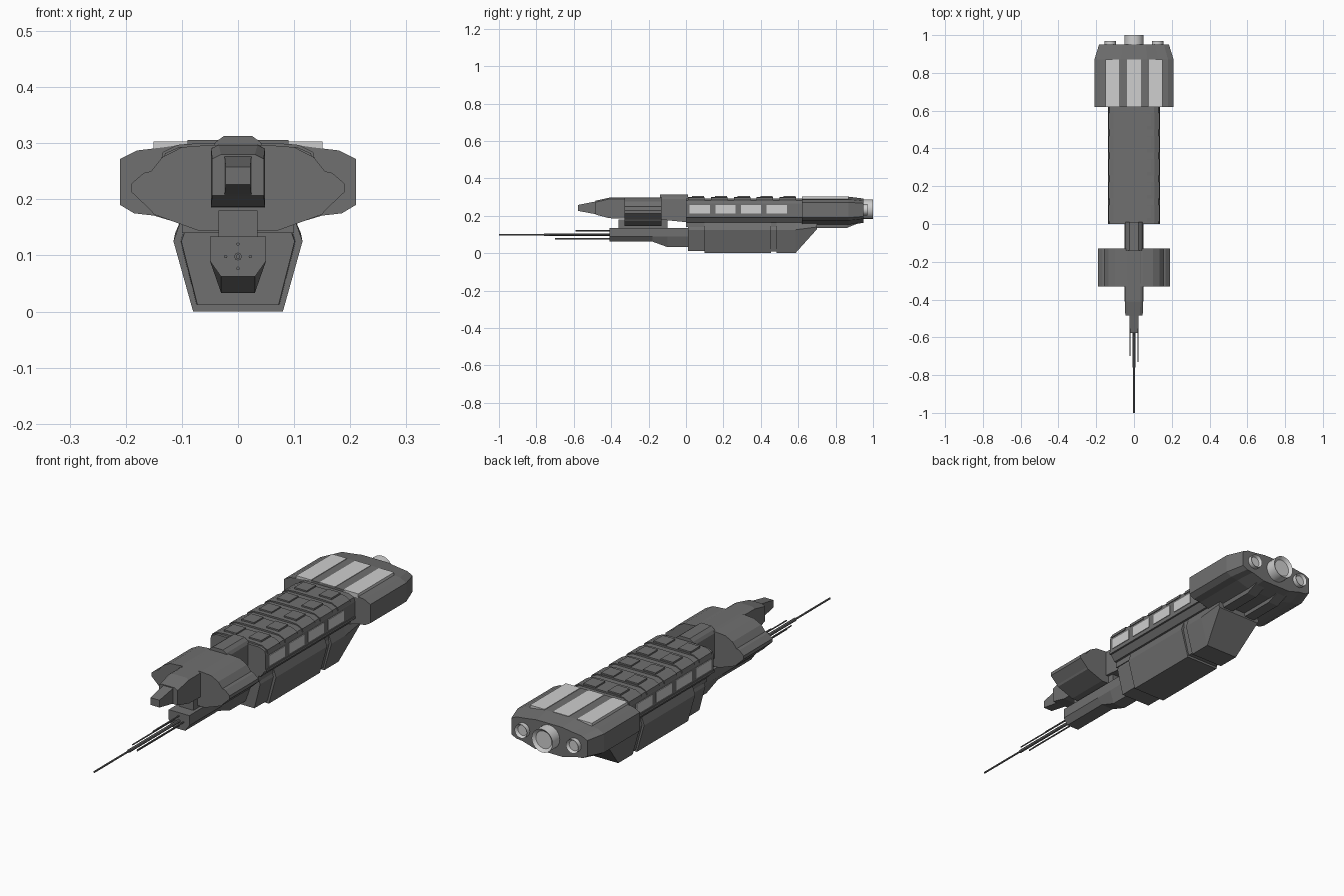
import bpy, bmesh
from math import pi
from mathutils import Matrix

cube = bpy.data.objects.get("Cube")
if cube:
    bpy.data.objects.remove(cube, do_unlink=True)


def material(name, v):
    m = bpy.data.materials.new(name)
    m.use_nodes = True
    m.diffuse_color = (v, v, v, 1)
    m.node_tree.nodes["Principled BSDF"].inputs["Base Color"].default_value = (v, v, v, 1)
    return m


HULL = material("hull grey", 0.16)
LIGHT = material("light grey", 0.62)


def finish(name, bm, mat):
    bmesh.ops.recalc_face_normals(bm, faces=bm.faces)
    me = bpy.data.meshes.new(name)
    bm.to_mesh(me)
    bm.free()
    me.materials.append(mat)
    ob = bpy.data.objects.new(name, me)
    bpy.context.collection.objects.link(ob)
    return ob


def loft(name, stations, mat=HULL, cx=0):
    """Skin mirrored half profiles [(x, z) top to bottom] placed along y."""
    bm = bmesh.new()
    rings = []
    for y, half in stations:
        ring = half + [(-x, z) for x, z in reversed(half)]
        rings.append([bm.verts.new((cx + x, y, z)) for x, z in ring])
    for a, b in zip(rings, rings[1:]):
        for i in range(len(a)):
            j = (i + 1) % len(a)
            bm.faces.new((a[i], a[j], b[j], b[i]))
    bm.faces.new(rings[0])
    bm.faces.new(rings[-1])
    return finish(name, bm, mat)


def box(name, x0, x1, y0, y1, z0, z1, mat=HULL):
    w = (x1 - x0) / 2
    return loft(name, [(y, [(w, z1), (w, z0)]) for y in (y0, y1)], mat, (x0 + x1) / 2)


def rod(name, x, z, y0, y1, r, sides=8, mat=HULL):
    bm = bmesh.new()
    rot = Matrix.Translation((x, (y0 + y1) / 2, z)) @ Matrix.Rotation(pi / 2, 4, "X")
    bmesh.ops.create_cone(bm, cap_ends=True, segments=sides, radius1=r, radius2=r,
                          depth=y1 - y0, matrix=rot)
    return finish(name, bm, mat)


def nozzle(name, x, z, y0, y1, r):
    """Open ring with a recessed dark disc."""
    ob = rod(name, x, z, y0, y1, r, 24, LIGHT)
    ob.data.materials.append(HULL)
    bm = bmesh.new()
    bm.from_mesh(ob.data)
    back = max(bm.faces, key=lambda f: f.calc_center_median().y)
    bmesh.ops.inset_region(bm, faces=[back], thickness=r * 0.25)
    bmesh.ops.translate(bm, verts=back.verts, vec=(0, -0.012, 0))
    bm.to_mesh(ob.data)
    bm.free()
    bpy.ops.object.select_all(action="DESELECT")
    ob.select_set(True)
    bpy.context.view_layer.objects.active = ob
    bpy.ops.object.shade_smooth_by_angle()


# Main body
body = [(0.105, 0.293), (0.13, 0.282), (0.135, 0.265), (0.135, 0.2), (0.11, 0.165)]
loft("main_body", [(0, body), (0.63, body)])
box("body_keel", -0.1, 0.1, 0.0, 0.68, 0.14, 0.17)

# Roof ribs, roof hatches and side windows
rib = [(0.07, 0.3), (0.108, 0.297), (0.134, 0.284), (0.137, 0.27), (0.12, 0.27)]
for i in range(5):
    y = 0.012 + i * 0.122
    loft(f"roof_rib_{i}", [(y, rib), (y + 0.088, rib)])
    for s in (-1, 1):
        box(f"roof_hatch_{i}_{s}", s * 0.06 - 0.03, s * 0.06 + 0.03, y + 0.02, y + 0.085, 0.29, 0.306)
for s in (-1, 1):
    for i in range(4):
        y = 0.02 + i * 0.137
        box(f"side_window_{i}_{s}", s * 0.135 - 0.003, s * 0.135 + 0.003, y, y + 0.108, 0.212, 0.257, LIGHT)
    box(f"side_rail_{s}", s * 0.134 - 0.004, s * 0.134 + 0.004, 0, 0.62, 0.192, 0.202)


# Lower hull: framed front, main tank and swept tail
def hold(g, floor=0.0):
    return [(0.1 - g, 0.168), (0.115 - g, 0.125), (0.08 - g * 0.8 + floor * 0.3, floor)]


loft("hull_collar", [(0.01, hold(0.014, 0.012)), (0.12, hold(0.012, 0.012))])
loft("lower_hull", [(0.1, hold(0)), (0.455, hold(0))])
loft("hull_joint", [(0.45, hold(0.01, 0.01)), (0.5, hold(0.01, 0.01))])
loft("hull_tail", [(0.485, hold(0)), (0.585, hold(0)),
                   (0.7, [(0.1, 0.168), (0.112, 0.14), (0.106, 0.128)])])

# Rear engine block
engine = [(0.07, 0.302), (0.13, 0.293), (0.18, 0.287), (0.21, 0.272), (0.21, 0.19),
          (0.185, 0.175), (0.15, 0.171), (0.08, 0.15)]
rear = [(x * 0.88, 0.235 + (z - 0.235) * 0.85) for x, z in engine]
loft("engine_block", [(0.62, engine), (0.87, engine), (0.95, rear)])
for s in (-1, 1):
    c = s * 0.06
    loft(f"engine_skid_{s}", [(0.62, [(0.035, 0.18), (0.025, 0.135)]),
                              (0.86, [(0.035, 0.18), (0.025, 0.135)]),
                              (0.94, [(0.035, 0.18), (0.025, 0.168)])], cx=c)
    box(f"roof_panel_{s}", s * 0.115 - 0.036, s * 0.115 + 0.036, 0.62, 0.87, 0.285, 0.303, LIGHT)
    nozzle(f"side_nozzle_{s}", s * 0.125, 0.232, 0.93, 0.97, 0.03)
box("roof_panel_centre", -0.038, 0.038, 0.62, 0.87, 0.298, 0.304, LIGHT)
nozzle("main_nozzle", 0, 0.235, 0.93, 1.0, 0.051)

# Neck between body and head wings
loft("neck", [(-0.14, [(0.025, 0.313), (0.04, 0.302), (0.048, 0.29), (0.048, 0.18)]),
              (0.01, [(0.025, 0.313), (0.04, 0.302), (0.048, 0.29), (0.048, 0.165)])])

# Head wings, with two ridges on each sloping top
wing = [(0.048, 0.297), (0.1, 0.293), (0.135, 0.275), (0.155, 0.25), (0.168, 0.247), (0.19, 0.228),
        (0.19, 0.213), (0.155, 0.18), (0.15, 0.173), (0.07, 0.144)]
loft("head_wings", [(-0.33, wing), (-0.13, wing)])
lower = [(0.035, 0.18), (0.035, 0.125)]
loft("head_pylon", [(-0.36, lower), (-0.1, lower)])

# Head with narrow snout
loft("head", [(-0.485, [(0.03, 0.28), (0.046, 0.272), (0.046, 0.207)]),
              (-0.41, [(0.035, 0.297), (0.048, 0.29), (0.048, 0.187)]),
              (-0.13, [(0.035, 0.298), (0.048, 0.292), (0.048, 0.18)])])
loft("snout", [(-0.577, [(0.022, 0.258), (0.022, 0.226)]),
               (-0.48, [(0.024, 0.277), (0.024, 0.208)])])

# Front beam
def beam(floor):
    return [(0.05, 0.134), (0.05, 0.09), (0.03, floor)]


loft("front_beam", [(-0.41, beam(0.062)), (-0.18, beam(0.062)), (-0.1, beam(0.033)), (0.03, beam(0.033))])

# Antennas: long centre mast and four shorter rods
rod("mast_tip", 0, 0.098, -1.0, -0.7, 0.004)
rod("mast_base", 0, 0.098, -0.76, -0.4, 0.007)
for i, (x, z, y) in enumerate([(0.022, 0.098, -0.73), (-0.022, 0.098, -0.7), (0, 0.12, -0.59), (0, 0.077, -0.7)]):
    rod(f"antenna_{i}", x, z, y, -0.4, 0.003)
